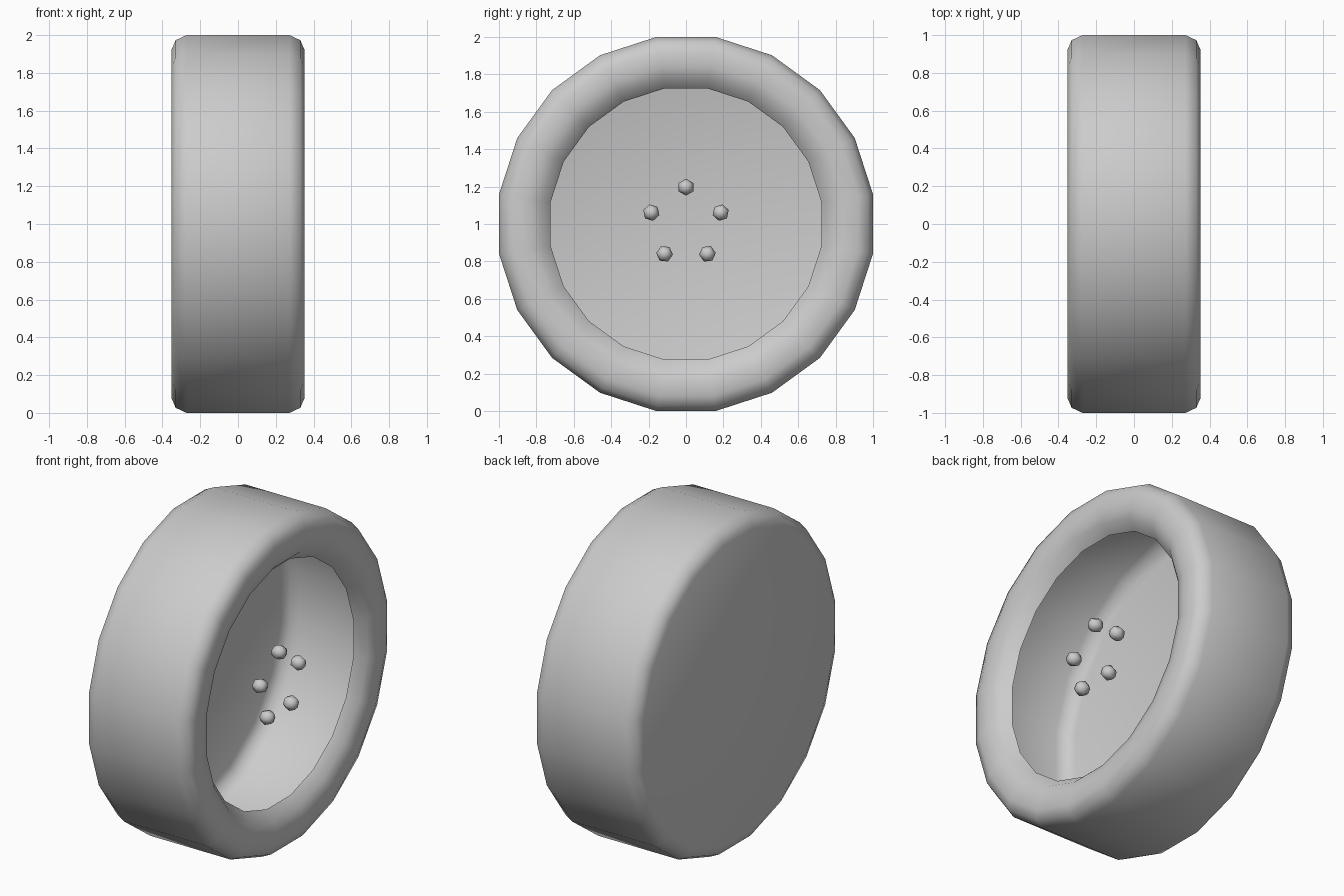
import bpy
import bmesh
from math import cos, sin, pi, radians
from mathutils import Matrix

if "Cube" in bpy.data.objects:
    bpy.data.objects.remove(bpy.data.objects["Cube"])

SIDES = 20


def finish(bm, name, angle):
    mesh = bpy.data.meshes.new(name)
    bm.to_mesh(mesh)
    bm.free()
    obj = bpy.data.objects.new(name, mesh)
    bpy.context.collection.objects.link(obj)
    bpy.ops.object.select_all(action='DESELECT')
    bpy.context.view_layer.objects.active = obj
    obj.select_set(True)
    bpy.ops.object.shade_smooth_by_angle(angle=radians(angle))
    return obj


def lathe(name, profile):
    """Spin (x, flat-to-centre radius) points about the axle; the first ring is capped."""
    bm = bmesh.new()
    rings = []
    for x, flat in profile:
        r = flat / cos(pi / SIDES)
        angles = [(2 * i + 1) * pi / SIDES for i in range(SIDES)]
        rings.append([bm.verts.new((x, r * cos(a), 1 + r * sin(a))) for a in angles])
    for lo, hi in zip(rings, rings[1:]):
        for i in range(SIDES):
            j = (i + 1) % SIDES
            bm.faces.new((lo[i], lo[j], hi[j], hi[i]))
    bm.faces.new(rings[0][::-1])
    return finish(bm, name, 100)


# Hollow tyre shell: closed back, rounded shoulders, front curling in to an open rim
lathe("tyre", [(-0.353, 0.92), (-0.33, 0.973), (-0.272, 1.0),
               (0.272, 1.0), (0.33, 0.973), (0.353, 0.92),
               (0.353, 0.84), (0.332, 0.777), (0.275, 0.725)])

# Five small lugs in a circle, level with the rim edge
for n in range(5):
    a = pi / 2 + n * 2 * pi / 5
    bm = bmesh.new()
    bmesh.ops.create_uvsphere(bm, u_segments=6, v_segments=4, radius=0.045)
    spin = Matrix.Rotation(a - pi / 2, 4, 'X') @ Matrix.Rotation(pi / 2, 4, 'Y')
    # hexagon corners point sideways before the spin
    spin = spin @ Matrix.Rotation(pi / 6, 4, 'Z') @ Matrix.Rotation(pi / 3, 4, 'Z')
    bm.transform(Matrix.Translation((0.28, 0.195 * cos(a), 1 + 0.197 * sin(a))) @ spin)
    finish(bm, f"lug_{n + 1}", 80)
